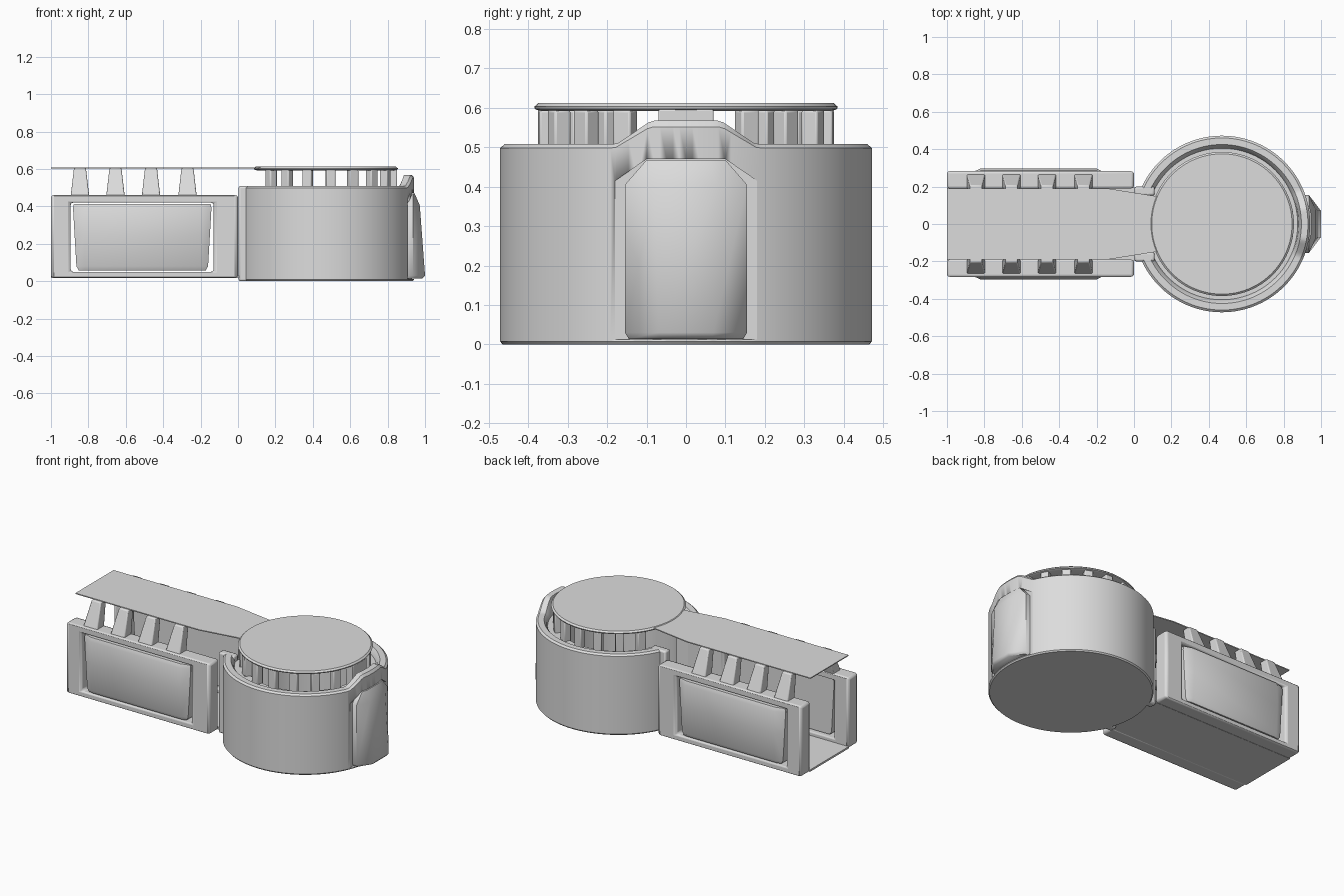
import bpy, bmesh, math

if "Cube" in bpy.data.objects:
    bpy.data.objects.remove(bpy.data.objects["Cube"])

CX = 0.47  # centre of the round room
grey = bpy.data.materials.new("light grey")
grey.diffuse_color = (0.72, 0.72, 0.72, 1)
grey.use_nodes = True
grey.node_tree.nodes["Principled BSDF"].inputs["Base Color"].default_value = grey.diffuse_color


def finish(name, bm, bevel=0.0, segs=2, angle=35):
    """Turn a bmesh into a shaded object, optionally with rounded edges."""
    bmesh.ops.recalc_face_normals(bm, faces=bm.faces)
    me = bpy.data.meshes.new(name)
    bm.to_mesh(me)
    bm.free()
    me.materials.append(grey)
    ob = bpy.data.objects.new(name, me)
    bpy.context.collection.objects.link(ob)
    if bevel:
        m = ob.modifiers.new("bevel", 'BEVEL')
        m.width, m.segments, m.limit_method = bevel, segs, 'ANGLE'
    bpy.ops.object.select_all(action='DESELECT')
    bpy.context.view_layer.objects.active = ob
    ob.select_set(True)
    bpy.ops.object.shade_smooth_by_angle(angle=math.radians(angle))
    return ob


def loft(name, sections, closed=False, **kw):
    """Skin equal-length closed sections; cap the ends, or join them in a loop."""
    bm = bmesh.new()
    rings = [[bm.verts.new(p) for p in s] for s in sections]
    pairs = list(zip(rings, rings[1:]))
    if closed:
        pairs.append((rings[-1], rings[0]))
    else:
        bm.faces.new(rings[0])
        bm.faces.new(rings[-1])
    n = len(rings[0])
    for a, b in pairs:
        for i in range(n):
            j = (i + 1) % n
            bm.faces.new((a[i], a[j], b[j], b[i]))
    return finish(name, bm, **kw)


def rect(x0, x1, y0, y1, z):
    return [(x0, y0, z), (x1, y0, z), (x1, y1, z), (x0, y1, z)]


def box(name, x0, x1, y0, y1, z0, z1, **kw):
    return loft(name, [rect(x0, x1, y0, y1, z0), rect(x0, x1, y0, y1, z1)], **kw)


def circle(r, z, n=96):
    return [(CX + r * math.cos(2 * math.pi * i / n),
             r * math.sin(2 * math.pi * i / n), z) for i in range(n)]


# Round room wall: swept profile, open to the corridor, raised at the far end
def wall_section(deg):
    a = math.radians(deg)
    lift = 0.0
    if abs(deg) < 90:
        y = abs(0.47 * math.sin(a))
        lift = 0.06 * min(1, max(0, (0.18 - y) / 0.09))
    prof = [(0.34, 0.0), (0.465, 0.0), (0.472, 0.008), (0.472, 0.498 + lift * 0.9),
            (0.46, 0.508 + lift), (0.425, 0.508 + lift), (0.41, 0.488 + lift * 0.5),
            (0.405, 0.47), (0.34, 0.47)]
    return [(CX + r * math.cos(a), r * math.sin(a), z) for r, z in prof]


room = loft("round_wall", [wall_section(-158 + 2 * i) for i in range(159)])

# Recess cut into the far end of the round wall
outline = [(-0.18, 0.012), (0.18, 0.012), (0.18, 0.415), (0.10, 0.47), (-0.10, 0.47), (-0.18, 0.415)]
cutter = loft("recess_cutter", [[(x, y, z) for y, z in outline] for x in (0.905, 1.1)])
cutter.hide_render = True
cutter.hide_viewport = True
cut = room.modifiers.new("recess", 'BOOLEAN')
cut.operation, cut.solver, cut.object = 'DIFFERENCE', 'EXACT', cutter

# Bulging panel in the recess
loft("end_panel", [[(0.89, -w, z), (0.935, -w, z), (xf, -k * w, z),
                    (xf, k * w, z), (0.935, w, z), (0.89, w, z)]
                   for z, w, xf, k in ((0.014, 0.145, 0.985, 0.45), (0.03, 0.155, 1.0, 0.45),
                                       (0.405, 0.155, 0.972, 0.5), (0.468, 0.10, 0.945, 0.6))],
     angle=50)

# Round floor and roof disc
loft("round_floor", [circle(0.46, 0.0), circle(0.46, 0.02)])
loft("roof_disc", [circle(0.37, 0.592), circle(0.383, 0.597), circle(0.385, 0.603), circle(0.375, 0.612)])

# Ring of small columns under the disc, and the wider end block
for s in (-1, 1):
    for i in range(7):
        a = s * math.radians(26 + 20 * i)
        c, d = math.cos(a), math.sin(a)
        ring = [(CX + r * c - t * d, r * d + t * c)
                for r, t in ((0.33, -0.025), (0.375, -0.025), (0.375, 0.025), (0.33, 0.025))]
        loft("roof_column", [[(x, y, z) for x, y in ring] for z in (0.46, 0.595)], bevel=0.006)
box("end_block", 0.80, 0.85, -0.07, 0.07, 0.46, 0.596, bevel=0.004)

# Corridor floor and flat roof strip that narrows into the disc
box("corridor_floor", -1, 0.14, -0.195, 0.195, 0.018, 0.03)
strip = [(-1, -0.19), (-0.14, -0.19), (0.11, -0.15), (0.16, -0.15),
         (0.16, 0.15), (0.11, 0.15), (-0.14, 0.19), (-1, 0.19)]
loft("roof_strip", [[(x, y, z) for x, y in strip] for z in (0.602, 0.608)])

for s in (-1, 1):
    # Side wall with a window opening
    def frame(x0, x1, z0, z1, y):
        return [(x0, s * y, z0), (x1, s * y, z0), (x1, s * y, z1), (x0, s * y, z1)]
    big, hole = (-1, 0, 0.018, 0.46), (-0.895, -0.13, 0.05, 0.42)
    loft("side_wall", [frame(*big, 0.19), frame(*big, 0.283), frame(*hole, 0.283), frame(*hole, 0.19)],
         closed=True, bevel=0.014)

    # Bulging panel set in the opening
    loft("side_panel", [[(-0.882 + i, s * 0.215, z), (-0.882 + i, s * 0.268, z), (-0.82, s * y, z),
                         (-0.20, s * y, z), (-0.142 - i, s * 0.268, z), (-0.142 - i, s * 0.215, z)]
                        for z, i, y in ((0.058, 0.03, 0.275), (0.08, 0.018, 0.288),
                                        (0.25, 0.008, 0.297), (0.39, 0.0, 0.297), (0.412, 0.004, 0.285))],
         angle=45)

    # Tapered struts leaning in to carry the roof strip
    for x in (-0.845, -0.655, -0.465, -0.27):
        loft("roof_strut", [rect(x - h, x + h, s * (y - d), s * (y + d), z)
                            for h, y, d, z in ((0.05, 0.232, 0.036, 0.45), (0.032, 0.178, 0.028, 0.604))],
             bevel=0.006)

    # Door jamb where the round wall meets the corridor
    box("door_jamb", 0.003, 0.11, s * 0.152, s * 0.2, 0.0, 0.508, bevel=0.01)
